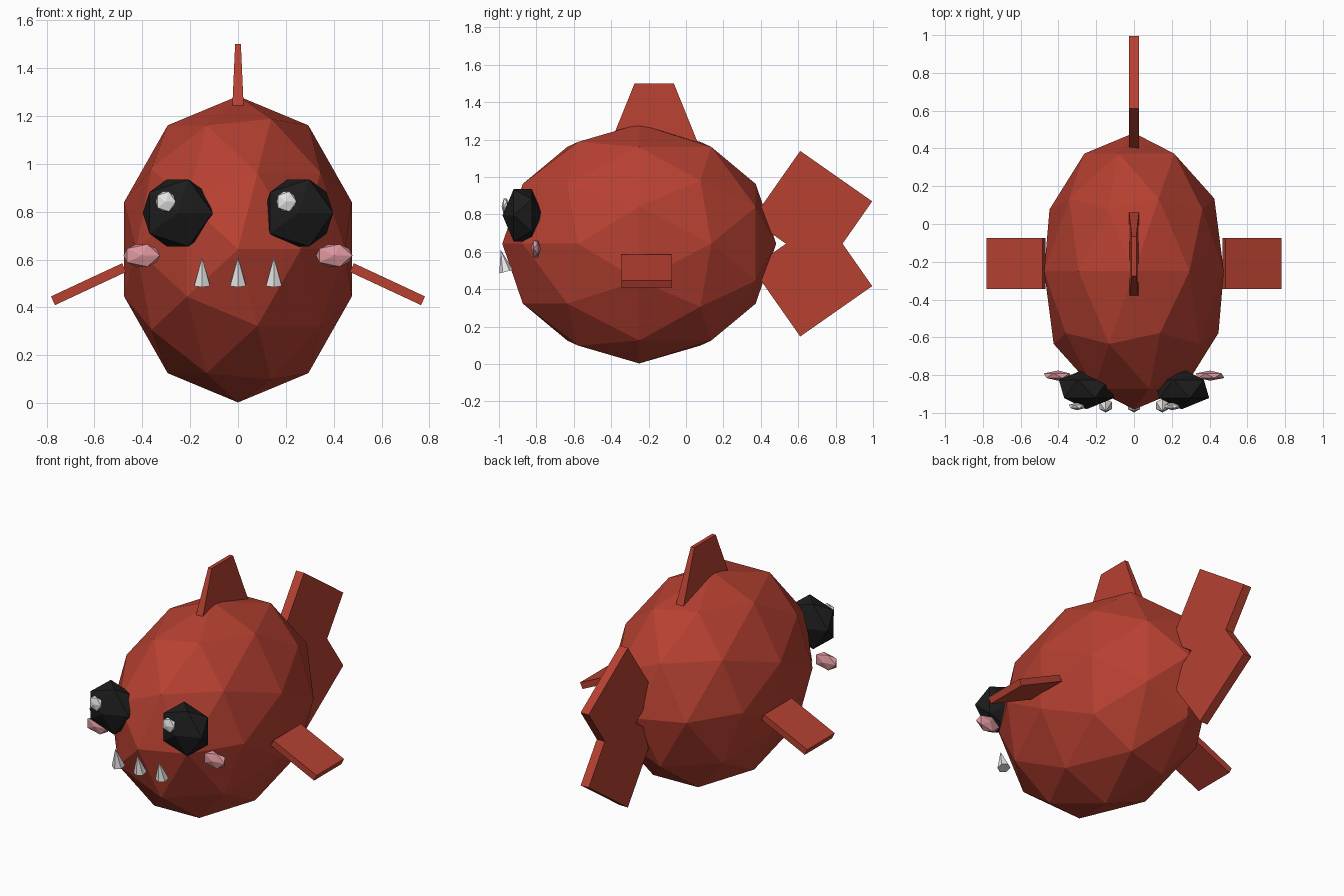
import bpy, bmesh, math
from mathutils import Matrix, Vector

if "Cube" in bpy.data.objects:
    bpy.data.objects.remove(bpy.data.objects["Cube"])


def material(name, rgb):
    m = bpy.data.materials.new(name)
    m.diffuse_color = (*rgb, 1)
    m.use_nodes = True
    m.node_tree.nodes["Principled BSDF"].inputs["Base Color"].default_value = m.diffuse_color
    return m


RED = material("brick red", (0.47, 0.052, 0.031))
BLACK = material("black", (0.012, 0.012, 0.012))
PINK = material("pink", (0.72, 0.31, 0.34))
WHITE = material("white", (0.80, 0.80, 0.80))
MID = 0.643  # height of the body centre


def finish(name, bm, mat, matrix):
    bm.transform(matrix)
    bmesh.ops.recalc_face_normals(bm, faces=bm.faces)
    mesh = bpy.data.meshes.new(name)
    bm.to_mesh(mesh)
    bm.free()
    mesh.materials.append(mat)
    ob = bpy.data.objects.new(name, mesh)
    bpy.context.collection.objects.link(ob)
    return ob


def ball(name, loc, size, mat, level=1):
    """Faceted ball with its pole facing forward; size = x, y, z radii."""
    bm = bmesh.new()
    bmesh.ops.create_icosphere(bm, subdivisions=level, radius=1)
    place = Matrix.Translation(loc) @ Matrix.Diagonal((*size, 1))
    return finish(name, bm, mat, place @ Matrix.Rotation(math.pi / 2, 4, 'X'))


def box(name, loc, size, axis, degrees, mat):
    bm = bmesh.new()
    bmesh.ops.create_cube(bm, size=1)
    place = Matrix.Translation(loc) @ Matrix.Rotation(math.radians(degrees), 4, axis)
    return finish(name, bm, mat, place @ Matrix.Diagonal((*size, 1)))


# Body
ball("body", (0, -0.25, MID), (0.5, 0.732, 0.64), RED, level=2)

# Eyes, highlights and cheeks
for side, s in (("left", -1), ("right", 1)):
    ball(side + "_eye", (s * 0.252, -0.873, 0.795), (0.163, 0.108, 0.165), BLACK)
    ball(side + "_eye_highlight", (s * 0.252 - 0.05, -0.966, 0.842),
         (0.047, 0.02, 0.049), WHITE)
    ball(side + "_cheek", (s * 0.402, -0.803, 0.617), (0.085, 0.027, 0.055), PINK)

# Teeth: small pointed cones leaning forward
for i in range(3):
    bm = bmesh.new()
    bmesh.ops.create_cone(bm, cap_ends=True, segments=6, radius1=0.038,
                          radius2=0, depth=0.12)
    place = Matrix.Translation((0.15 * (i - 1), -0.976, 0.552))
    finish(f"tooth_{i + 1}", bm, WHITE, place @ Matrix.Rotation(0.25, 4, 'X'))

# Dorsal fin: box narrowing towards the top
bm = bmesh.new()
bmesh.ops.create_cube(bm, size=2)
for v in bm.verts:
    v.co = Vector((v.co.x * 0.012, v.co.y * 0.105, 1.5)) if v.co.z > 0 else \
        Vector((v.co.x * 0.030, v.co.y * 0.267, 1.1))
finish("dorsal_fin", bm, RED, Matrix.Translation((0, -0.17, 0)))

# Tail and side fins, each a mirrored pair of slanted slabs
for s, tail, side in ((1, "upper", "right"), (-1, "lower", "left")):
    box(tail + "_tail_fin", (0, 0.674, MID + s * 0.177), (0.055, 0.47, 0.45),
        'X', -35 * s, RED)
    box(side + "_fin", (s * 0.6245, -0.21, 0.497), (0.328, 0.27, 0.04),
        'Y', 25 * s, RED)
